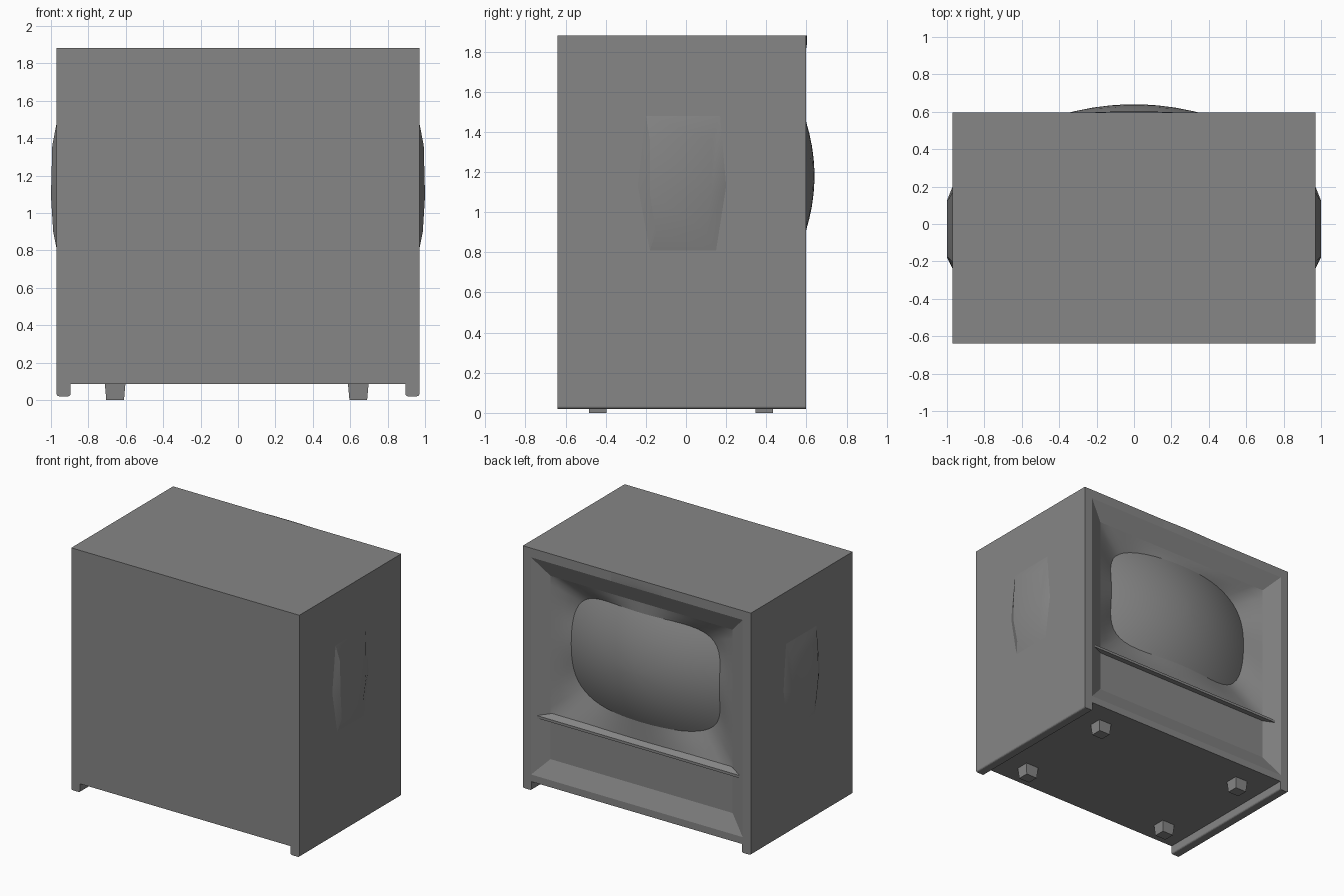
import bpy, bmesh, math

cube = bpy.data.objects.get("Cube")
if cube:
    bpy.data.objects.remove(cube, do_unlink=True)

grey = bpy.data.materials.new("dark grey")
grey.use_nodes = True
COLOUR = (0.238, 0.238, 0.238, 1)
grey.diffuse_color = COLOUR
grey.node_tree.nodes["Principled BSDF"].inputs["Base Color"].default_value = COLOUR


def finish(name, bm, smooth=None, solid=True):
    """Turn the bmesh into an object; open sheets are made to face the back."""
    if solid:
        bmesh.ops.recalc_face_normals(bm, faces=bm.faces)
    else:
        for f in bm.faces:
            f.normal_update()
            if f.normal.y < 0:
                f.normal_flip()
    mesh = bpy.data.meshes.new(name)
    bm.to_mesh(mesh)
    bm.free()
    mesh.materials.append(grey)
    ob = bpy.data.objects.new(name, mesh)
    bpy.context.collection.objects.link(ob)
    if smooth:
        bpy.ops.object.select_all(action='DESELECT')
        ob.select_set(True)
        bpy.context.view_layer.objects.active = ob
        bpy.ops.object.shade_smooth_by_angle(angle=math.radians(smooth))


def ring(bm, points):
    return [bm.verts.new(p) for p in points]


def bridge(bm, a, b):
    n = len(a)
    for i in range(n):
        bm.faces.new((a[i], a[(i + 1) % n], b[(i + 1) % n], b[i]))


def rect(x, z0, z1, y):
    return [(x, y, z0), (x, y, z1), (-x, y, z1), (-x, y, z0)]


def box(name, x0, x1, y0, y1, z0, z1, taper=1.0, bevel=0):
    """Box whose bottom is scaled by taper about its centre."""
    bm = bmesh.new()
    cx, cy = (x0 + x1) / 2, (y0 + y1) / 2
    loops = []
    for z, s in ((z0, taper), (z1, 1)):
        hx, hy = (x1 - x0) / 2 * s, (y1 - y0) / 2 * s
        loops.append(ring(bm, [(cx - hx, cy - hy, z), (cx + hx, cy - hy, z),
                               (cx + hx, cy + hy, z), (cx - hx, cy + hy, z)]))
    bridge(bm, *loops)
    bm.faces.new(loops[0])
    bm.faces.new(loops[1])
    if bevel:
        edges = [e for e in bm.edges if all(v.co.z < z0 + 1e-4 for v in e.verts)
                 and abs(e.verts[0].co.x - e.verts[1].co.x) < 1e-4]
        bmesh.ops.bevel(bm, geom=edges, offset=bevel, segments=3, affect='EDGES', profile=0.5)
    finish(name, bm)


WIDE, FRONT, BACK = 0.97, -0.64, 0.597
BASE, TOP = 0.086, 1.881
IN_X, IN_Y, IN_LOW, IN_HIGH = 0.775, 0.54, 0.27, 1.68
SPLIT, MID = 0.60, 1.18

# Cabinet: closed front, framed opening with sloping reveal
bm = bmesh.new()
loops = [ring(bm, r) for r in (rect(WIDE, BASE, TOP, FRONT), rect(WIDE, BASE, TOP, BACK),
                               rect(0.90, 0.14, 1.81, BACK), rect(IN_X, IN_LOW, IN_HIGH, IN_Y))]
bm.faces.new(loops[0])
for a, b in zip(loops, loops[1:]):
    bridge(bm, a, b)
finish("cabinet", bm)

# Lower panel
bm = bmesh.new()
bm.faces.new(ring(bm, rect(IN_X, IN_LOW, SPLIT, IN_Y)))
finish("lower_panel", bm, solid=False)

# Matching loops for the screen surround and the domed screen
N = 16
square = []
for k in range(4):
    for i in range(N):
        t = -1 + 2 * i / N
        square.append([(t, -1), (1, t), (-t, 1), (-1, -t)][k])


def dome_loop(scale):
    """Rounded loop lying on a dome that curves more from side to side."""
    pts = []
    for u, v in square:
        r = scale / (u ** 4 + v ** 4) ** 0.25
        y = 0.64 - 0.145 * (u * r) ** 2 - 0.10 * (v * r) ** 2
        pts.append((0.63 * u * r, y, MID + 0.42 * v * r))
    return pts


# Screen surround: shallow funnel from the reveal to the screen rim
bm = bmesh.new()
outer = [(IN_X * u, IN_Y, SPLIT + (IN_HIGH - SPLIT) * (v + 1) / 2) for u, v in square]
rim = dome_loop(1)
prev = ring(bm, outer)
for t in (0.35, 0.7, 1.0):
    cur = ring(bm, [[p + (q - p) * t for p, q in zip(a, b)] for a, b in zip(outer, rim)])
    bridge(bm, cur, prev)
    prev = cur
finish("screen_surround", bm, 40, solid=False)

# Domed screen
bm = bmesh.new()
prev = ring(bm, rim)
for s in (0.93, 0.8, 0.65, 0.5, 0.35, 0.2, 0.08):
    cur = ring(bm, dome_loop(s))
    bridge(bm, cur, prev)
    prev = cur
tip = bm.verts.new((0, 0.64, MID))
for i, v in enumerate(prev):
    bm.faces.new((v, prev[(i + 1) % len(prev)], tip))
finish("screen", bm, 40, solid=False)

# Trim bar under the screen, ends mitred to the reveal
bm = bmesh.new()
profile = [(IN_Y - 0.005, 0.622, IN_X), (0.58, 0.597, 0.86), (0.58, 0.577, 0.86),
           (IN_Y - 0.005, 0.577, IN_X)]
ends = [ring(bm, [(s * x, y, z) for y, z, x in profile]) for s in (1, -1)]
bridge(bm, *ends)
for e in ends:
    bm.faces.new(e)
finish("trim_bar", bm)

# Thin bowed plate on the upper frame, fading out at its ends
bm = bmesh.new()
rows = [ring(bm, [(x, BACK + bulge * (1 - (x / 0.22) ** 2), z) for x in (-0.22, -0.11, 0, 0.11, 0.22)])
        for z, bulge in ((1.81, 0.001), (1.835, 0.005), (TOP, 0.005))]
for a, b in zip(rows, rows[1:]):
    for i in range(len(a) - 1):
        bm.faces.new((a[i], a[i + 1], b[i + 1], b[i]))
finish("frame_plate", bm, 40, solid=False)

# Faceted side bosses
outline = [(-0.20, 1.48), (0.17, 1.48), (0.20, 1.13), (0.15, 0.81), (-0.18, 0.81), (-0.24, 1.13)]
raised = [(0.993, -0.18, 1.36), (0.993, 0.13, 1.36), (1.0, 0.125, 1.09),
          (0.988, 0.10, 0.90), (0.988, -0.15, 0.90), (1.0, -0.18, 1.09)]
for side, s in (("left", 1), ("right", -1)):
    bm = bmesh.new()
    foot = ring(bm, [(s * WIDE, y, z) for y, z in outline])
    face = ring(bm, [(s * x, y, z) for x, y, z in raised])
    bridge(bm, foot, face)
    bm.faces.new((face[0], face[1], face[2], face[5]))
    bm.faces.new((face[5], face[2], face[3], face[4]))
    bm.faces.new(foot)
    finish(side + "_side_boss", bm, 25)

    # Side skirt below the cabinet
    x0, x1 = sorted((s * 0.895, s * WIDE))
    box(side + "_skirt", x0, x1, FRONT, BACK, 0.02, BASE, bevel=0.012)

    # Tapered feet
    for end, y in (("front", -0.44), ("back", 0.39)):
        x = s * 0.65 - 0.007
        box(f"{end}_{side}_foot", x - 0.055, x + 0.055, y - 0.05, y + 0.05, 0, BASE, taper=0.86)
